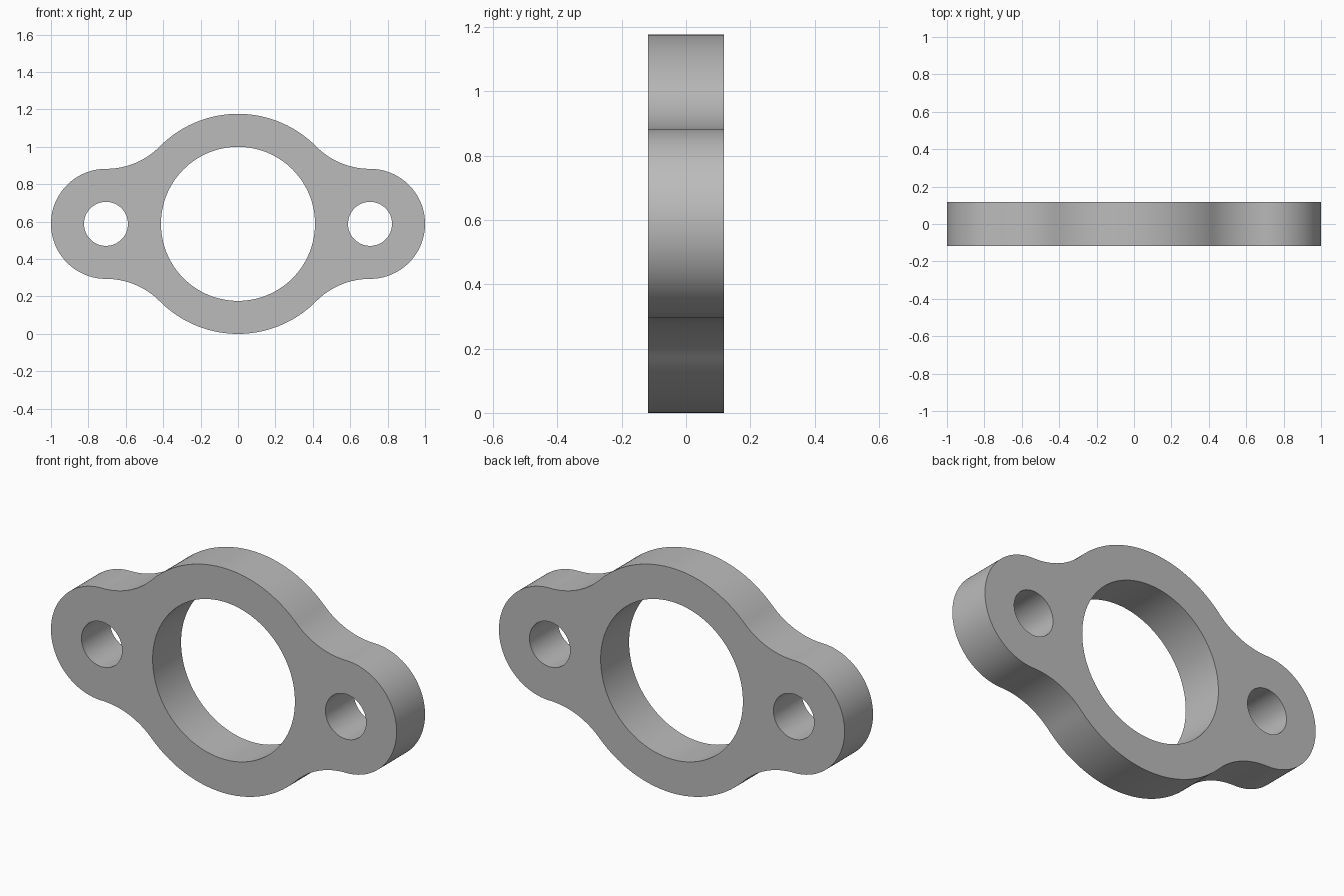
import bpy, bmesh
from math import sin, cos, pi, radians
from mathutils import Vector

cube = bpy.data.objects.get("Cube")
if cube:
    bpy.data.objects.remove(cube, do_unlink=True)

# Dimensions in design units, 34 units across the flange
UNIT = 2 / 34
RING, BORE = 10, 7
EAR, EAR_HOLE, EAR_X = 5, 2, 12
FILLET = 6.9
HALF_DEPTH = 2


def arc(cx, cz, radius, start, end, steps):
    """Points along an arc, leaving out the end point."""
    pts = []
    for i in range(steps):
        a = radians(start + (end - start) * i / steps)
        pts.append((cx + radius * cos(a), cz + radius * sin(a)))
    return pts


# Outer outline: half of it (ear, fillet, ring, fillet), then the half turn of it
fillet_z = EAR + FILLET
half = arc(EAR_X, 0, EAR, -90, 90, 64)
half += arc(EAR_X, fillet_z, FILLET, 270, 225, 20)
half += arc(0, 0, RING, 45, 135, 64)
half += arc(-EAR_X, fillet_z, FILLET, -45, -90, 20)
outline = half + [(-x, -z) for x, z in half]

loops = [outline, arc(0, 0, BORE, 0, 360, 128)]
loops += [arc(side * EAR_X, 0, EAR_HOLE, 0, 360, 64) for side in (-1, 1)]

# Fill the outline around the three holes and extrude it to depth
bm = bmesh.new()
for loop in loops:
    verts = [bm.verts.new((x * UNIT, -HALF_DEPTH * UNIT, (z + RING) * UNIT)) for x, z in loop]
    for i, v in enumerate(verts):
        bm.edges.new((verts[i - 1], v))
bmesh.ops.triangle_fill(bm, use_beauty=True, edges=bm.edges[:], normal=(0, -1, 0))
result = bmesh.ops.extrude_face_region(bm, geom=bm.faces[:], use_keep_orig=True)
moved = [g for g in result["geom"] if isinstance(g, bmesh.types.BMVert)]
bmesh.ops.translate(bm, verts=moved, vec=Vector((0, 2 * HALF_DEPTH * UNIT, 0)))
bmesh.ops.recalc_face_normals(bm, faces=bm.faces[:])

mesh = bpy.data.meshes.new("flange_plate")
bm.to_mesh(mesh)
bm.free()
flange = bpy.data.objects.new("flange_plate", mesh)
bpy.context.collection.objects.link(flange)

# Plain grey metal
grey = bpy.data.materials.new("plain_grey")
grey.use_nodes = True
colour = (0.5, 0.5, 0.5, 1)
grey.diffuse_color = colour
grey.node_tree.nodes["Principled BSDF"].inputs["Base Color"].default_value = colour
mesh.materials.append(grey)

# Smooth walls, sharp rims
bpy.ops.object.select_all(action="DESELECT")
flange.select_set(True)
bpy.context.view_layer.objects.active = flange
bpy.ops.object.shade_smooth_by_angle(angle=radians(30))
